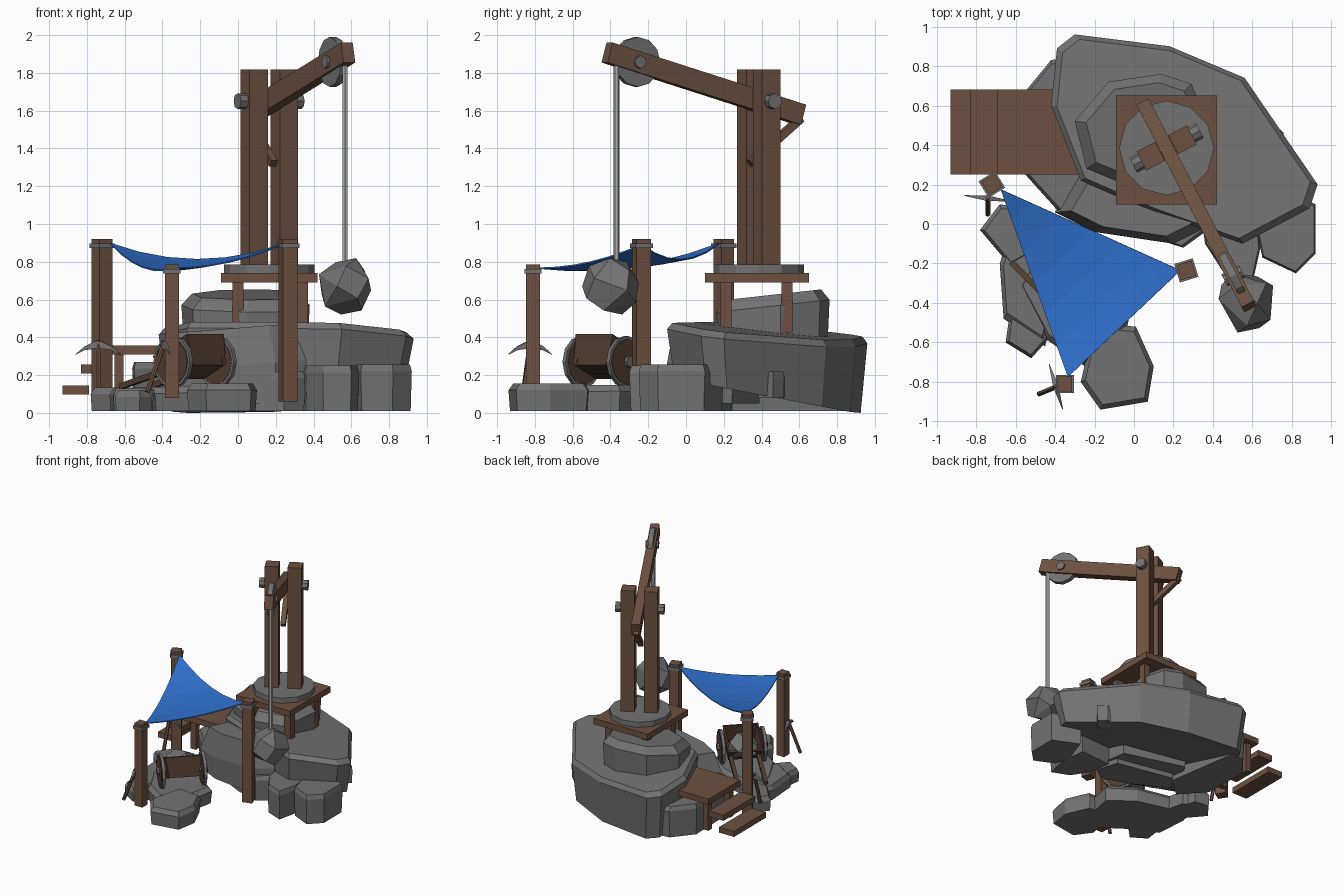
import bpy, bmesh, math, random
from mathutils import Vector, Matrix

if "Cube" in bpy.data.objects:
    bpy.data.objects.remove(bpy.data.objects["Cube"])

random.seed(4)
V = Vector


def material(name, rgb):
    m = bpy.data.materials.new(name)
    m.diffuse_color = (*rgb, 1)
    m.use_nodes = True
    m.node_tree.nodes["Principled BSDF"].inputs["Base Color"].default_value = m.diffuse_color
    return m


WOOD = material("wood", (0.155, 0.083, 0.052))
DARK = material("dark_wood", (0.085, 0.047, 0.03))
BLUE = material("blue_cloth", (0.03, 0.17, 0.64))
STONE = material("dark_stone", (0.17, 0.17, 0.17))
ROPE = material("pale_rope", (0.42, 0.42, 0.42))


def finish(name, bm, mat=STONE):
    bmesh.ops.recalc_face_normals(bm, faces=bm.faces)
    me = bpy.data.meshes.new(name)
    bm.to_mesh(me)
    bm.free()
    ob = bpy.data.objects.new(name, me)
    bpy.context.collection.objects.link(ob)
    me.materials.append(mat)
    return ob


def box(name, centre, size, rot=0, mat=WOOD):
    bm = bmesh.new()
    M = Matrix.Translation(centre) @ Matrix.Rotation(rot, 4, 'Z') @ Matrix.Diagonal((*size, 1))
    bmesh.ops.create_cube(bm, size=1, matrix=M)
    return finish(name, bm, mat)


def frame(a, b):
    """Matrix at the middle of a-b with local z along it and local x level."""
    a, b = V(a), V(b)
    z = (b - a).normalized()
    x = V((0, 0, 1)).cross(z)
    x = x.normalized() if x.length > 1e-4 else V((1, 0, 0))
    M = Matrix((x, z.cross(x), z)).transposed().to_4x4()
    return Matrix.Translation((a + b) / 2) @ M, (b - a).length


def beam(name, a, b, w, h, mat=WOOD):
    M, n = frame(a, b)
    bm = bmesh.new()
    bmesh.ops.create_cube(bm, size=1, matrix=M @ Matrix.Diagonal((w, h, n, 1)))
    return finish(name, bm, mat)


def rod(name, a, b, r, sides=8, mat=STONE):
    M, n = frame(a, b)
    bm = bmesh.new()
    bmesh.ops.create_cone(bm, cap_ends=True, segments=sides, radius1=r, radius2=r, depth=n, matrix=M)
    return finish(name, bm, mat)


def slab(name, pts, top, bottom=(0.01, 0, 0), inset=0.94, foot=0.96, chamfer=0.035):
    """Chamfered rock from an outline; top and bottom are planes z = c + a*x + b*y."""
    bm = bmesh.new()
    c = sum((V(p) for p in pts), V((0, 0))) / len(pts)
    rings = []
    for k, plane, drop in ((foot, bottom, 0), (1, top, chamfer), (inset, top, 0)):
        ring = []
        for p in pts:
            q = c + (V(p) - c) * k
            ring.append(bm.verts.new((q.x, q.y, max(0, plane[0] + plane[1] * q.x + plane[2] * q.y - drop))))
        rings.append(ring)
    n = len(pts)
    for lo, hi in zip(rings, rings[1:]):
        for i in range(n):
            bm.faces.new((lo[i], lo[(i + 1) % n], hi[(i + 1) % n], hi[i]))
    bm.faces.new(rings[0])
    bm.faces.new(rings[-1])
    return finish(name, bm)


def boulder(name, centre, size, count=16):
    """Faceted lump: convex hull of scattered points."""
    bm = bmesh.new()
    for i in range(count):
        z = 1 - 2 * (i + 0.5) / count
        a = i * 2.4 + random.uniform(-0.3, 0.3)
        r = math.sqrt(1 - z * z)
        bm.verts.new(V(centre) + V((r * math.cos(a) * size[0], r * math.sin(a) * size[1], z * size[2])))
    bmesh.ops.convex_hull(bm, input=bm.verts)
    bmesh.ops.dissolve_limit(bm, angle_limit=0.3, verts=bm.verts, edges=bm.edges)
    return finish(name, bm)


# Rocks under the crane
slab("main_rock", [(-.42, .6), (-.27, .22), (.1, .06), (.55, -.1), (.89, .08), (.93, .2), (.56, .74),
                   (.18, .9), (-.3, .96), (-.39, .89)], (.495, -.05, -.112), (.17, 0, -.19), foot=.93, inset=.95)
slab("upper_rock", [(-.3, .52), (-.24, .28), (.05, .16), (.3, .2), (.38, .5), (.29, .71), (.14, .76), (-.13, .72)],
     (.575, 0, .11), (.35, 0, 0), inset=.84, chamfer=.06)
slab("front_wedge_rock", [(-.4, .06), (-.2, -.04), (.2, -.1), (.36, -.02), (.32, .25), (-.2, .4)],
     (.45, .08, 0), (.05, 0, 0), inset=.8, chamfer=.2)
slab("low_front_rock", [(-.3, .12), (.03, -.05), (.25, -.12), (.36, -.04), (.3, .15), (-.2, .25)], (.21, .03, 0))
slab("left_rock", [(-.55, .25), (-.37, .05), (-.2, .2), (-.3, .85), (-.42, .83), (-.56, .66)], (.27, .0, 0))
slab("right_rock", [(.62, -.03), (.65, -.17), (.82, -.25), (.92, -.15), (.92, .1), (.7, .2)], (.255, 0, 0))
slab("middle_rock", [(.33, .1), (.36, -.1), (.45, -.24), (.6, -.3), (.64, -.12), (.62, .12)], (.25, 0, 0))
slab("back_edge_rock", [(.6, .38), (.7, .38), (.76, .46), (.7, .52), (.6, .53)], (.22, 0, 0), (.08, 0, 0))

# Low rocks under the awning
slab("front_rock", [(-.27, -.8), (-.17, -.94), (.07, -.9), (.1, -.72), (.01, -.52), (-.2, -.5)], (.155, 0, 0), inset=.88)
slab("cart_rock", [(-.6, -.3), (-.45, -.58), (-.25, -.72), (-.05, -.6), (.0, -.35), (-.2, -.2), (-.5, -.12)],
     (.15, .03, 0), inset=.88)
slab("side_rock", [(-.78, -.03), (-.62, -.22), (-.5, -.15), (-.55, .08), (-.68, .1)], (.135, 0, 0), inset=.85)
slab("long_side_rock", [(-.66, -.48), (-.45, -.62), (-.4, -.4), (-.5, 0), (-.6, .05), (-.68, -.2)], (.13, 0, 0), inset=.85)
slab("corner_rock", [(-.65, -.6), (-.52, -.68), (-.43, -.58), (-.45, -.44), (-.63, -.46)], (.12, 0, 0), inset=.85)

# Crane platform
box("crane_platform", (.165, .375, .715), (.51, .55, .05))
for x in (0, .34):
    for y in (.21, .535):
        box("platform_leg", (x, y, .56), (.06, .06, .27))
C = V((.165, .385, 0))
rod("turntable", C + V((0, 0, .735)), C + V((0, 0, .785)), .24, 12)

# Crane posts, pin and arm
ang = math.radians(27.5)
side = V((math.cos(ang), math.sin(ang), 0))
fwd = V((side.y, -side.x, 0))
for s in (-1, 1):
    box("crane_post", C + side * s * .09 + V((0, 0, 1.297)), (.108, .108, 1.04), ang)
pin = C + V((0, 0, 1.65))
rod("pivot_pin", pin - side * .19, pin + side * .19, .042)
slope = V((0, 0, .285))
tip, tail = pin + (fwd + slope) * .905, pin - (fwd + slope) * .25
beam("crane_arm", tail, tip, .07, .11)
beam("arm_brace", tail + V((0, 0, -.02)), C - fwd * -.05 + V((0, 0, 1.32)), .04, .04)
hub = pin + (fwd + slope) * .73
rod("pulley_wheel", hub - side * .02, hub + side * .02, .132, 12)
rod("pulley_axle", hub - side * .05, hub + side * .05, .034)
rope = V((.567, -.367, 0))
rod("hoist_rope", rope + V((0, 0, .75)), rope + V((0, 0, 1.87)), .016, 6, ROPE)
boulder("hanging_boulder", (.57, -.392, .67), (.155, .165, .16), 15)

# Steps and landing on the left
box("landing", (-.47, .465, .333), (.44, .43, .048))
box("upper_step", (-.76, .465, .233), (.14, .43, .048))
box("lower_step", (-.86, .465, .122), (.14, .43, .048))
for y in (.32, .61):
    box("landing_post", (-.63, y, .19), (.05, .05, .26))

# Awning posts with bound tops
for x, y, z0, z1, w, r in ((-.72, .2, .07, .92, .08, .55), (-.35, -.81, .08, .785, .074, 0),
                           (.265, -.235, .06, .92, .08, .3)):
    box("awning_post", (x, y, (z0 + z1) / 2), (w, w, z1 - z0), r)
    box("post_binding", (x, y, z1 - .035), (w + .018, w + .018, .025), r, STONE)

# Sagging three-cornered awning
bm = bmesh.new()
P, Q, R = V((-.675, .175, .9)), V((-.335, -.775, .77)), V((.235, -.235, .895))
N = 6
grid = {}
for i in range(N + 1):
    for j in range(N + 1 - i):
        a, b = i / N, j / N
        c = 1 - a - b
        p = P * a + Q * b + R * c
        p.z -= .33 * a * c + .24 * a * b + .12 * b * c
        grid[i, j] = bm.verts.new(p)
for i in range(N):
    for j in range(N - i):
        bm.faces.new((grid[i, j], grid[i + 1, j], grid[i, j + 1]))
        if i + j < N - 1:
            bm.faces.new((grid[i + 1, j], grid[i + 1, j + 1], grid[i, j + 1]))
cloth = finish("awning_cloth", bm, BLUE)
sol = cloth.modifiers.new("thickness", 'SOLIDIFY')
sol.thickness = .008

# Ore cart: axle along local x, handles along local -y, tipped back onto them
cart = Matrix.Translation((-.23, -.43, .28)) @ Matrix.Rotation(math.radians(225), 4, 'Z') \
    @ Matrix.Rotation(math.radians(25), 4, 'X')


def at(x, y, z):
    return cart @ V((x, y, z))


bm = bmesh.new()
lo = [bm.verts.new(at(x, y, -.07)) for x, y in ((-.12, -.09), (.12, -.09), (.12, .09), (-.12, .09))]
hi = [bm.verts.new(at(x, y, .09)) for x, y in ((-.14, -.15), (.14, -.15), (.14, .13), (-.14, .13))]
bm.faces.new(lo)
for i in range(4):
    bm.faces.new((lo[i], lo[(i + 1) % 4], hi[(i + 1) % 4], hi[i]))
tub = finish("cart_tub", bm, DARK)
sol = tub.modifiers.new("planks", 'SOLIDIFY')
sol.thickness = .02
for s in (-1, 1):
    rod("cart_wheel", at(s * .15, 0, -.01), at(s * .18, 0, -.01), .122, 12, DARK)
    rod("wheel_rim", at(s * .152, 0, -.01), at(s * .176, 0, -.01), .137, 12)
    rod("wheel_hub", at(s * .13, 0, -.01), at(s * .2, 0, -.01), .03)
    beam("cart_handle", at(s * .11, .1, -.05), at(s * .11, -.46, .06), .03, .03, DARK)
boulder("ore_load", at(0, -.05, .04), (.14, .14, .11), 14)


# Pickaxes leaning on the awning posts
def pickaxe(foot, top, across):
    foot, top, across = V(foot), V(top), V(across).normalized()
    rod("pickaxe_handle", foot, top + (top - foot) * .08, .014, 6, WOOD)
    n = across.cross(V((0, 0, 1))) * .012
    bm = bmesh.new()
    rings = []
    for t in (-1, -.6, -.15, .15, .6, 1):
        p = top + across * t * .12 + V((0, 0, -.05 * t * t))
        h = V((0, 0, .02 * (1.1 - abs(t))))
        k = n * (1.15 - abs(t))
        rings.append([bm.verts.new(p + q) for q in (k + h, k - h, -k - h, -k + h)])
    for a, b in zip(rings, rings[1:]):
        for i in range(4):
            bm.faces.new((a[i], a[(i + 1) % 4], b[(i + 1) % 4], b[i]))
    bm.faces.new(rings[0])
    bm.faces.new(rings[-1])
    finish("pickaxe_head", bm)


pickaxe((-.74, .05, .1), (-.74, .13, .36), (1, -.12, 0))
pickaxe((-.48, -.86, .11), (-.395, -.825, .36), (-.3, 1, 0))
